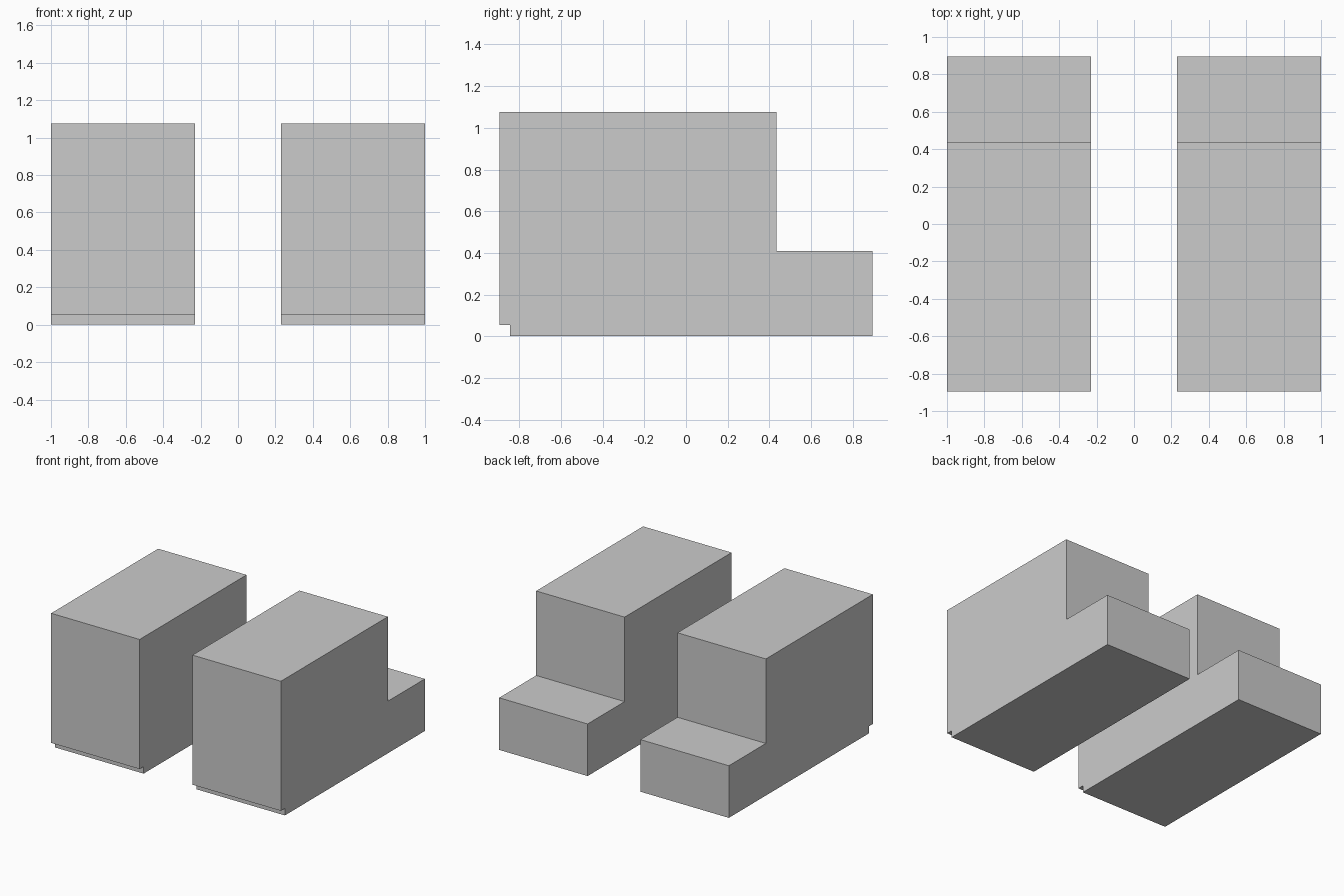
import bpy, bmesh

if "Cube" in bpy.data.objects:
    bpy.data.objects.remove(bpy.data.objects["Cube"])

# Side profile (y, z): tall body, low step at the back, toe notch at the front
PROFILE = [(-0.895, 0.055), (-0.845, 0.055), (-0.845, 0), (0.895, 0),
           (0.895, 0.41), (0.435, 0.41), (0.435, 1.075), (-0.895, 1.075)]
INNER, OUTER = 0.23, 1.0


def stepped_block(name, x0, x1):
    """Extrude the side profile from x0 to x1."""
    bm = bmesh.new()
    face = bm.faces.new([bm.verts.new((x0, y, z)) for y, z in PROFILE])
    ext = bmesh.ops.extrude_face_region(bm, geom=[face], use_keep_orig=True)
    verts = [g for g in ext["geom"] if isinstance(g, bmesh.types.BMVert)]
    bmesh.ops.translate(bm, verts=verts, vec=(x1 - x0, 0, 0))
    bmesh.ops.recalc_face_normals(bm, faces=bm.faces[:])
    mesh = bpy.data.meshes.new(name)
    bm.to_mesh(mesh)
    bm.free()
    obj = bpy.data.objects.new(name, mesh)
    bpy.context.collection.objects.link(obj)
    return obj


# Matching pair of blocks either side of the gap
stepped_block("left_stepped_block", -OUTER, -INNER)
stepped_block("right_stepped_block", INNER, OUTER)
